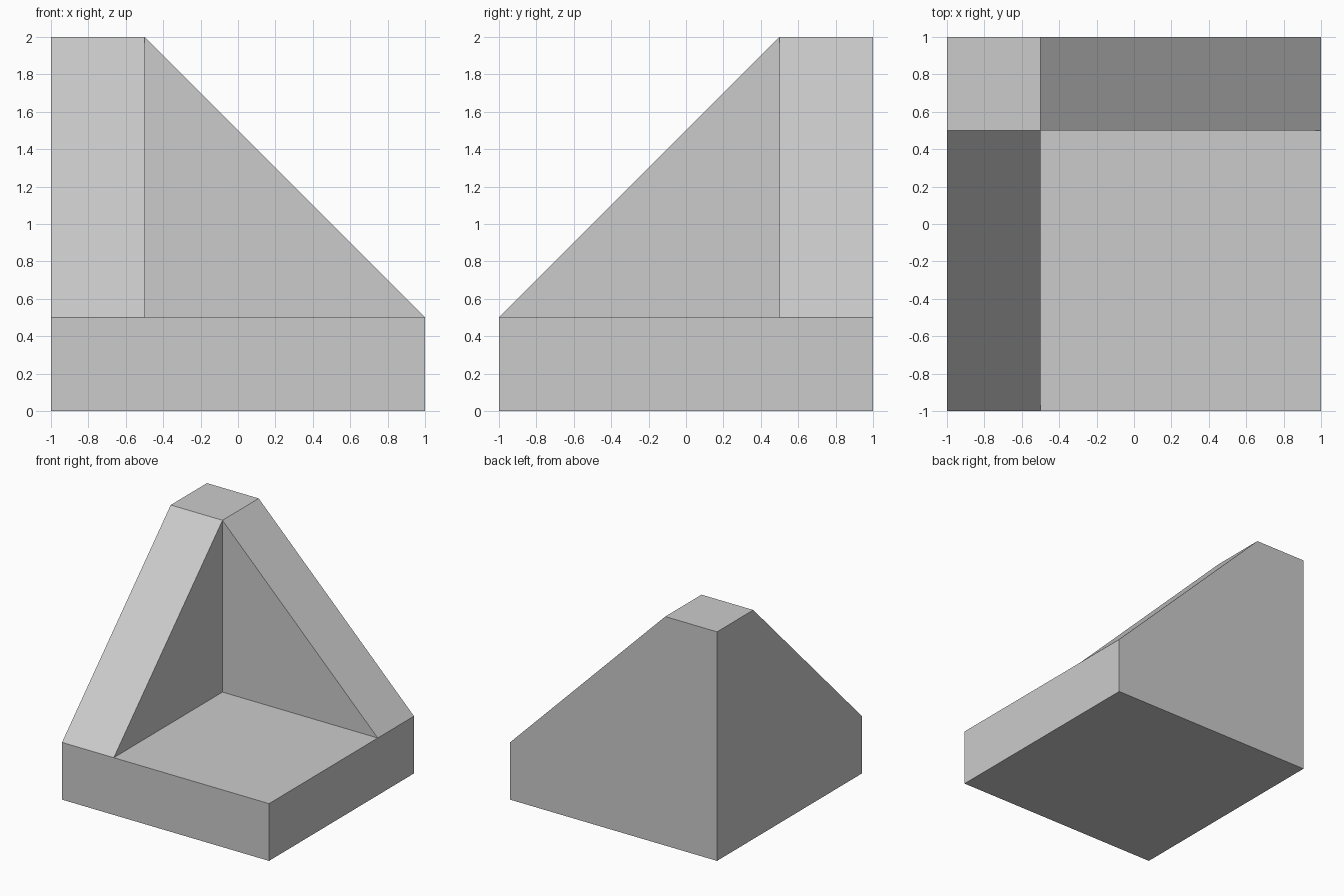
import bpy
import bmesh
from mathutils import Vector

if "Cube" in bpy.data.objects:
    bpy.data.objects.remove(bpy.data.objects["Cube"], do_unlink=True)

# Shared plain grey
GREY = (0.6, 0.6, 0.6, 1.0)
mat = bpy.data.materials.new("plain_grey")
mat.use_nodes = True
mat.diffuse_color = GREY
mat.node_tree.nodes["Principled BSDF"].inputs["Base Color"].default_value = GREY

HALF = 1.0      # half of the square footprint
THICK = 0.5     # base height and wall thickness
TOP = 2.0       # height of the corner peak
INNER = HALF - THICK


def prism(name, profile, sweep):
    """Extrude a flat outline of 3D points along a sweep vector."""
    bm = bmesh.new()
    face = bm.faces.new([bm.verts.new(p) for p in profile])
    grown = bmesh.ops.extrude_face_region(bm, geom=[face])
    moved = [v for v in grown["geom"] if isinstance(v, bmesh.types.BMVert)]
    bmesh.ops.translate(bm, verts=moved, vec=Vector(sweep))
    bmesh.ops.recalc_face_normals(bm, faces=bm.faces[:])
    mesh = bpy.data.meshes.new(name)
    bm.to_mesh(mesh)
    bm.free()
    mesh.materials.append(mat)
    obj = bpy.data.objects.new(name, mesh)
    bpy.context.collection.objects.link(obj)
    return obj


# Square base slab
prism("base",
      [(-HALF, -HALF, 0), (HALF, -HALF, 0), (HALF, HALF, 0), (-HALF, HALF, 0)],
      (0, 0, THICK))

# Back wall: includes the flat-topped corner, slopes down towards +x
prism("back_wall",
      [(-HALF, INNER, THICK), (HALF, INNER, THICK),
       (-INNER, INNER, TOP), (-HALF, INNER, TOP)],
      (0, THICK, 0))

# Side wall: slopes from the corner down to the front edge
prism("side_wall",
      [(-HALF, -HALF, THICK), (-HALF, INNER, THICK), (-HALF, INNER, TOP)],
      (THICK, 0, 0))
